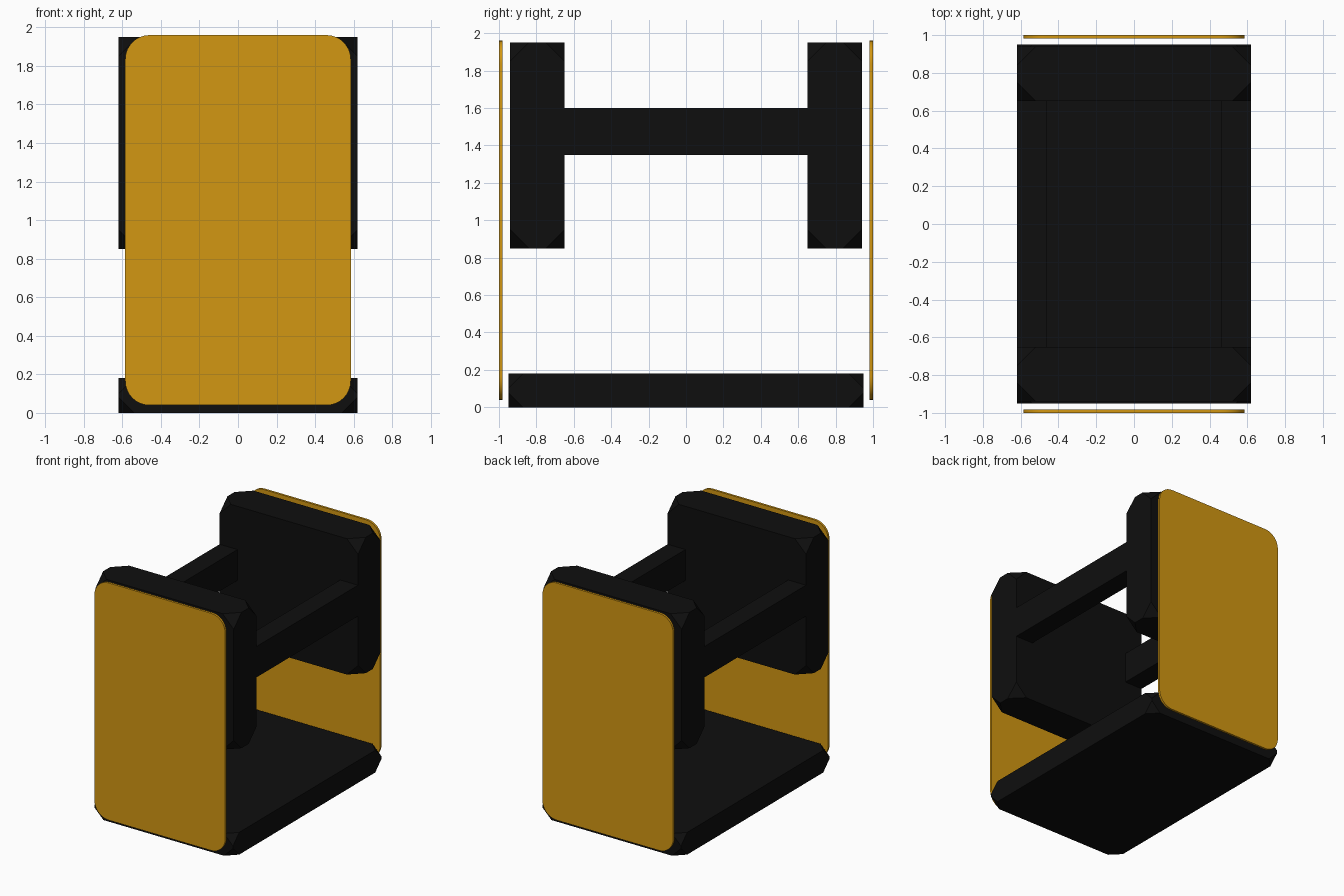
import bpy, bmesh, math
from mathutils import Vector

if "Cube" in bpy.data.objects:
    bpy.data.objects.remove(bpy.data.objects["Cube"])


def material(name, rgb):
    m = bpy.data.materials.new(name)
    m.diffuse_color = (*rgb, 1.0)
    m.use_nodes = True
    m.node_tree.nodes["Principled BSDF"].inputs["Base Color"].default_value = m.diffuse_color
    return m


BLACK = material("matte black", (0.0045, 0.0045, 0.0045))
AMBER = material("amber", (0.65, 0.31, 0.006))


def finish(name, bm, mat):
    bmesh.ops.recalc_face_normals(bm, faces=bm.faces)
    mesh = bpy.data.meshes.new(name)
    bm.to_mesh(mesh)
    bm.free()
    mesh.materials.append(mat)
    obj = bpy.data.objects.new(name, mesh)
    bpy.context.collection.objects.link(obj)
    return obj


def block(name, lo, hi, cut=0.0):
    """Box whose eight corners are truncated to small triangles."""
    lo, hi = Vector(lo), Vector(hi)
    mid, half = (lo + hi) / 2, (hi - lo) / 2
    bm = bmesh.new()
    for sx in (-1, 1):
        for sy in (-1, 1):
            for sz in (-1, 1):
                sign = (sx, sy, sz)
                corner = Vector(s * h for s, h in zip(sign, half))
                for axis in range(3 if cut else 1):
                    p = corner.copy()
                    p[axis] -= sign[axis] * cut
                    bm.verts.new(mid + p)
    bmesh.ops.convex_hull(bm, input=bm.verts)
    bmesh.ops.dissolve_limit(bm, angle_limit=0.01, verts=bm.verts, edges=bm.edges)
    return finish(name, bm, BLACK)


def panel(name, y0, y1):
    """Thin upright plate with rounded corners."""
    w, z0, z1, r, steps = 0.585, 0.04, 1.96, 0.125, 8
    bm = bmesh.new()
    ring = []
    for i, (cx, cz) in enumerate([(w - r, z1 - r), (r - w, z1 - r),
                                  (r - w, z0 + r), (w - r, z0 + r)]):
        for k in range(steps + 1):
            a = math.pi / 2 * (i + k / steps)
            ring.append(bm.verts.new((cx + r * math.cos(a), y0, cz + r * math.sin(a))))
    face = bm.faces.new(ring)
    side = bmesh.ops.extrude_face_region(bm, geom=[face])["geom"]
    bmesh.ops.translate(bm, vec=(0, y1 - y0, 0),
                        verts=[v for v in side if isinstance(v, bmesh.types.BMVert)])
    obj = finish(name, bm, AMBER)
    bpy.ops.object.select_all(action='DESELECT')
    obj.select_set(True)
    bpy.context.view_layer.objects.active = obj
    bpy.ops.object.shade_smooth_by_angle(angle=math.radians(30))
    return obj


# Base slab
block("base", (-0.62, -0.95, 0), (0.62, 0.95, 0.18), 0.08)

# Upper end blocks and the plates outside them
block("front_block", (-0.62, -0.94, 0.85), (0.62, -0.65, 1.95), 0.1)
block("back_block", (-0.62, 0.65, 0.85), (0.62, 0.94, 1.95), 0.1)
panel("front_panel", -1.0, -0.982)
panel("back_panel", 0.982, 1.0)

# Side rails joining the end blocks
block("left_rail", (-0.62, -0.65, 1.35), (-0.46, 0.65, 1.60))
block("right_rail", (0.46, -0.65, 1.35), (0.62, 0.65, 1.60))
